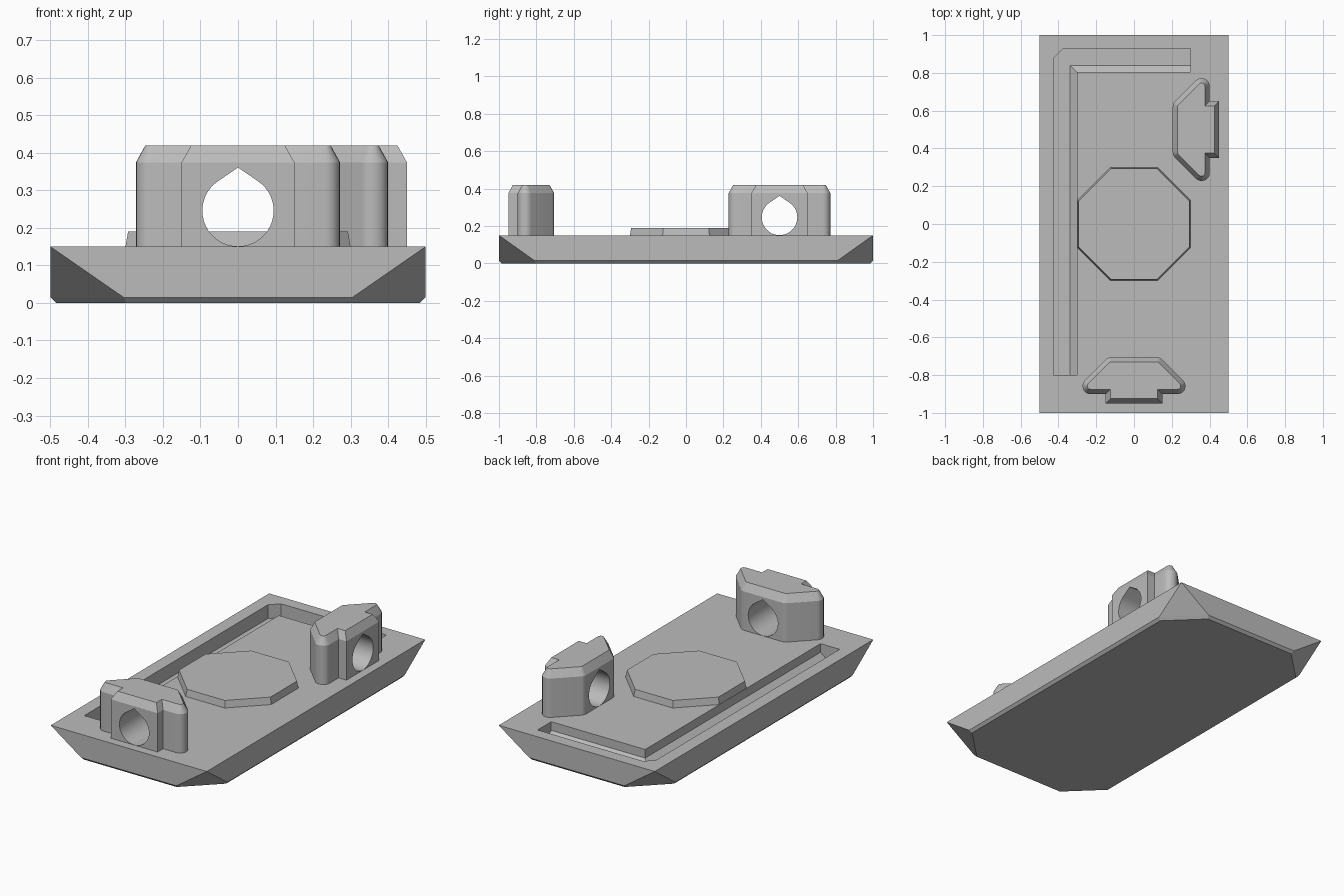
import bpy
import bmesh
from math import sin, cos, tan, acos, pi, radians
from mathutils import Vector, Matrix

cube = bpy.data.objects.get("Cube")
if cube:
    bpy.data.objects.remove(cube, do_unlink=True)

DECK = 0.15

grey = bpy.data.materials.new("plain grey")
grey.use_nodes = True
grey.diffuse_color = (0.5, 0.5, 0.5, 1)
grey.node_tree.nodes["Principled BSDF"].inputs["Base Color"].default_value = (0.5, 0.5, 0.5, 1)


def loft(name, rings):
    """Skin a stack of equal-length rings and cap both ends."""
    bm = bmesh.new()
    rows = [[bm.verts.new(p) for p in ring] for ring in rings]
    for low, high in zip(rows, rows[1:]):
        for i in range(len(low)):
            j = (i + 1) % len(low)
            bm.faces.new((low[i], low[j], high[j], high[i]))
    bm.faces.new(rows[0])
    bm.faces.new(rows[-1])
    bmesh.ops.remove_doubles(bm, verts=bm.verts[:], dist=0.0001)
    bmesh.ops.recalc_face_normals(bm, faces=bm.faces[:])
    mesh = bpy.data.meshes.new(name)
    bm.to_mesh(mesh)
    bm.free()
    mesh.materials.append(grey)
    obj = bpy.data.objects.new(name, mesh)
    bpy.context.collection.objects.link(obj)
    return obj


def at(outline, z):
    return [(x, y, z) for x, y in outline]


def activate(obj):
    bpy.ops.object.select_all(action='DESELECT')
    obj.select_set(True)
    bpy.context.view_layer.objects.active = obj


def cut(obj, cutter):
    cutter.hide_render = True
    mod = obj.modifiers.new("cut", 'BOOLEAN')
    mod.operation = 'DIFFERENCE'
    mod.solver = 'EXACT'
    mod.object = cutter
    activate(obj)
    bpy.ops.object.modifier_apply(modifier=mod.name)
    bpy.data.objects.remove(cutter, do_unlink=True)


def clipped_rect(hx, hy, cx, cy):
    """Rectangle outline with corners clipped by cx along x and cy along y."""
    return [(hx, -hy + cy), (hx, hy - cy), (hx - cx, hy), (-hx + cx, hy),
            (-hx, hy - cy), (-hx, -hy + cy), (-hx + cx, -hy), (hx - cx, -hy)]


def round_corner(a, b, c, r, steps=5):
    """Arc of radius r replacing corner b between a and c."""
    a, b, c = Vector(a), Vector(b), Vector(c)
    u, v = (a - b).normalized(), (c - b).normalized()
    half = u.angle(v) / 2
    centre = b + (u + v).normalized() * r / sin(half)
    p = b + u * r / tan(half) - centre
    q = b + v * r / tan(half) - centre
    sweep = p.angle_signed(q)
    return [centre + Matrix.Rotation(-sweep * i / steps, 2) @ p for i in range(steps + 1)]


def inset(outline, d):
    """Mitred inset of a counter-clockwise outline."""
    result = []
    n = len(outline)
    for i, p in enumerate(outline):
        e = (p - outline[i - 1]).normalized()
        f = (outline[(i + 1) % n] - p).normalized()
        m, k = Vector((-e.y, e.x)), Vector((-f.y, f.x))
        result.append(p + (m + k) * d / (1 + m.dot(k)))
    return result


# Slab: full rectangle on top, corners undercut toward the bottom
base = loft("base_slab", [
    at(clipped_rect(0.485, 0.985, 0.188, 0.183), 0),
    at(clipped_rect(0.5, 1, 0.195, 0.19), 0.015),
    at(clipped_rect(0.5, 1, 0, 0), DECK)])


# L-shaped channel with a sloped inner foot
def channel(x, y):
    return [(-0.425, -0.8), (x, -0.8), (x, y), (0.3, y),
            (0.3, 0.93), (-0.375, 0.93), (-0.425, 0.88)]


cut(base, loft("channel_cutter", [
    at(channel(-0.34, 0.84), 0.07),
    at(channel(-0.302, 0.805), 0.1),
    at(channel(-0.302, 0.805), 0.2)]))

# Octagonal pad
loft("octagon_pad", [
    at(clipped_rect(0.3, 0.3, 0.175, 0.175), DECK - 0.01),
    at(clipped_rect(0.3, 0.3, 0.175, 0.175), DECK),
    at(clipped_rect(0.293, 0.293, 0.172, 0.172), 0.19)])


# Lug footprint: wings with rounded corners and a square outer boss
def lug_outline():
    corners = [(0.15, -0.95), (0.15, -0.9), (0.272, -0.9), (0.272, -0.84),
               (0.137, -0.705), (-0.137, -0.705)]
    half = [Vector(corners[0]), Vector(corners[1])]
    for i in (2, 3, 4):
        half += round_corner(corners[i - 1], corners[i], corners[i + 1], 0.04)
    return half + [Vector((-p.x, p.y)) for p in reversed(half)]


# Teardrop bore through the lug
def teardrop(y):
    r, zc, peak = 0.095, 0.246, 0.115
    start = pi / 2 + acos(r / peak)
    sweep = 2 * pi - 2 * acos(r / peak)
    steps = 36
    ring = [(0, y, zc + peak)]
    for i in range(steps + 1):
        a = start + sweep * i / steps
        ring.append((r * cos(a), y, zc + r * sin(a)))
    return ring


def lug(name):
    outline = lug_outline()
    obj = loft(name, [at(outline, DECK - 0.01), at(outline, 0.375),
                      at(inset(outline, 0.025), 0.42)])
    cut(obj, loft("bore_cutter", [teardrop(-1.1), teardrop(-0.6)]))
    activate(obj)
    bpy.ops.object.shade_smooth_by_angle(angle=radians(25))
    return obj


lug("front_lug")
side = lug("left_lug")
side.data.transform(Matrix.Translation((-0.5, 0.5, 0)) @ Matrix.Rotation(pi / 2, 4, 'Z'))
